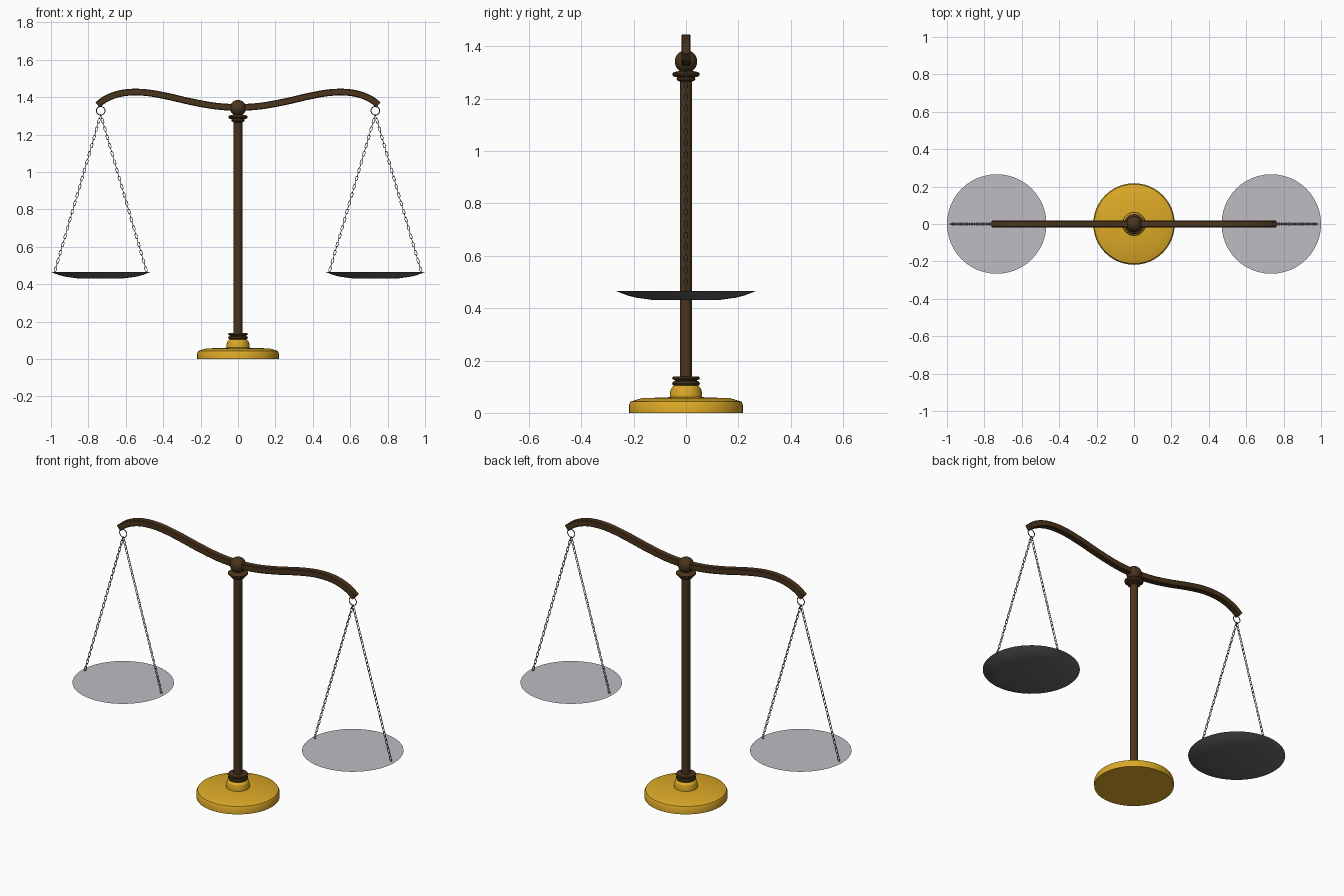
import bpy, bmesh, math
from mathutils import Vector, Matrix

if "Cube" in bpy.data.objects:
    bpy.data.objects.remove(bpy.data.objects["Cube"])


def material(name, rgb):
    m = bpy.data.materials.new(name)
    m.diffuse_color = (*rgb, 1)
    m.use_nodes = True
    m.node_tree.nodes["Principled BSDF"].inputs["Base Color"].default_value = m.diffuse_color
    return m


GOLD = material("gold", (0.72, 0.40, 0.02))
WOOD = material("dark_wood", (0.07, 0.035, 0.012))
STEEL = material("dark_steel", (0.13, 0.13, 0.135))
PALE = material("pale_grey", (0.52, 0.50, 0.54))


def finish(name, bm, mat, smooth=None):
    bmesh.ops.recalc_face_normals(bm, faces=bm.faces)
    me = bpy.data.meshes.new(name)
    bm.to_mesh(me)
    bm.free()
    ob = bpy.data.objects.new(name, me)
    bpy.context.collection.objects.link(ob)
    me.materials.append(mat)
    if smooth:
        bpy.ops.object.select_all(action='DESELECT')
        ob.select_set(True)
        bpy.context.view_layer.objects.active = ob
        bpy.ops.object.shade_smooth_by_angle(angle=math.radians(smooth))
    return ob


def loft(bm, rings, closed=False):
    """Skin rings of points; cap the ends unless the path is closed."""
    rows = [[bm.verts.new(p) for p in r] for r in rings]
    pairs = list(zip(rows, rows[1:])) + ([(rows[-1], rows[0])] if closed else [])
    for a, b in pairs:
        n = len(a)
        for i in range(n):
            bm.faces.new((a[i], a[(i + 1) % n], b[(i + 1) % n], b[i]))
    if not closed:
        bm.faces.new(rows[0])
        bm.faces.new(rows[-1])


def lathe(name, profile, mat, x=0, n=48):
    bm = bmesh.new()
    loft(bm, [[(x + r * math.cos(2 * math.pi * i / n), r * math.sin(2 * math.pi * i / n), z)
               for i in range(n)] for r, z in profile])
    return finish(name, bm, mat, 25)


def add_link(bm, mat, radius, thick, stretch=0, n=12, m=5):
    """Torus in the local XZ plane, lengthened along Z into a chain link."""
    rings = []
    for i in range(n):
        a = 2 * math.pi * (i + 0.5) / n
        ring = []
        for j in range(m):
            b = 2 * math.pi * j / m
            r = radius + thick * math.cos(b)
            z = r * math.sin(a) + math.copysign(stretch, math.sin(a))
            ring.append(mat @ Vector((r * math.cos(a), thick * math.sin(b), z)))
        rings.append(ring)
    loft(bm, rings, closed=True)


# Base and column
lathe("base", [(0.218, 0), (0.218, 0.03), (0.212, 0.043), (0.17, 0.056), (0.062, 0.06),
               (0.062, 0.075), (0.057, 0.093), (0.045, 0.106)], GOLD)
lathe("lower_collar", [(0.04, 0.104), (0.05, 0.106), (0.053, 0.113), (0.05, 0.12), (0.042, 0.122),
                       (0.042, 0.126), (0.05, 0.127), (0.053, 0.132), (0.05, 0.138),
                       (0.022, 0.14)], WOOD, n=32)
lathe("column", [(0.023, 0.1), (0.023, 1.31)], WOOD, n=16)
lathe("upper_collar", [(0.023, 1.265), (0.034, 1.27), (0.036, 1.276), (0.034, 1.282),
                       (0.045, 1.284), (0.052, 1.29), (0.052, 1.297), (0.045, 1.302),
                       (0.025, 1.306)], WOOD, n=32)

# Pivot ball
bm = bmesh.new()
bmesh.ops.create_uvsphere(bm, u_segments=24, v_segments=16, radius=0.043,
                          matrix=Matrix.Translation((0, 0, 1.342)))
finish("pivot_ball", bm, WOOD, 30)

# Swan-necked beam: half path, mirrored and smoothed
half = [(0.12, 1.352), (0.25, 1.375), (0.38, 1.405), (0.49, 1.424), (0.58, 1.426),
        (0.65, 1.414), (0.71, 1.389), (0.751, 1.358)]
path = [Vector((-x, 0, z)) for x, z in reversed(half)] + [Vector((0, 0, 1.345))]
path += [Vector((x, 0, z)) for x, z in half]
ext = [2 * path[0] - path[1]] + path + [2 * path[-1] - path[-2]]
pts = []
for k in range(1, len(ext) - 2):
    p0, p1, p2, p3 = ext[k - 1:k + 3]
    for t in (0, 0.25, 0.5, 0.75):
        pts.append(0.5 * (2 * p1 + (p2 - p0) * t + (2 * p0 - 5 * p1 + 4 * p2 - p3) * t * t
                          + (3 * p1 - p0 - 3 * p2 + p3) * t ** 3))
pts.append(path[-1])
h, c = 0.018, 0.014
section = [(h, c), (c, h), (-c, h), (-h, c), (-h, -c), (-c, -h), (c, -h), (h, -c)]
rings = []
for i, p in enumerate(pts):
    t = (pts[min(i + 1, len(pts) - 1)] - pts[max(i - 1, 0)]).normalized()
    up = Vector((-t.z, 0, t.x))
    rings.append([p + Vector((0, y, 0)) + up * v for y, v in section])
bm = bmesh.new()
loft(bm, rings)
finish("beam", bm, WOOD, 30)

# Hanging rings, chains and pans on both sides
RIM = 0.465
for side, s in (("left", -1), ("right", 1)):
    x = s * 0.734
    bm = bmesh.new()
    add_link(bm, Matrix.Translation((x, 0, 1.327)), 0.023, 0.0025, n=24, m=6)
    finish(side + "_ring", bm, STEEL, 60)

    for end, d in (("outer", s), ("inner", -s)):
        a, b = Vector((x, 0, 1.306)), Vector((x + d * 0.245, 0, RIM + 0.004))
        rot = (a - b).to_track_quat('Z', 'Y').to_matrix().to_4x4()
        bm = bmesh.new()
        count = 38
        for k in range(count):
            pos = Matrix.Translation(a.lerp(b, (k + 0.5) / count))
            twist = Matrix.Rotation(math.pi / 2 * (k % 2), 4, 'Z')
            add_link(bm, pos @ rot @ twist, 0.0058, 0.0018, 0.007)
        finish(f"{side}_{end}_chain", bm, STEEL, 60)

    # Shallow dish with a flat pale top
    pan = lathe(side + "_pan", [(0.125, 0.431), (0.19, 0.440), (0.225, 0.449), (0.266, RIM)],
                STEEL, x)
    pan.data.materials.append(PALE)
    for f in pan.data.polygons:
        if f.normal.z > 0.9:
            f.material_index = 1
